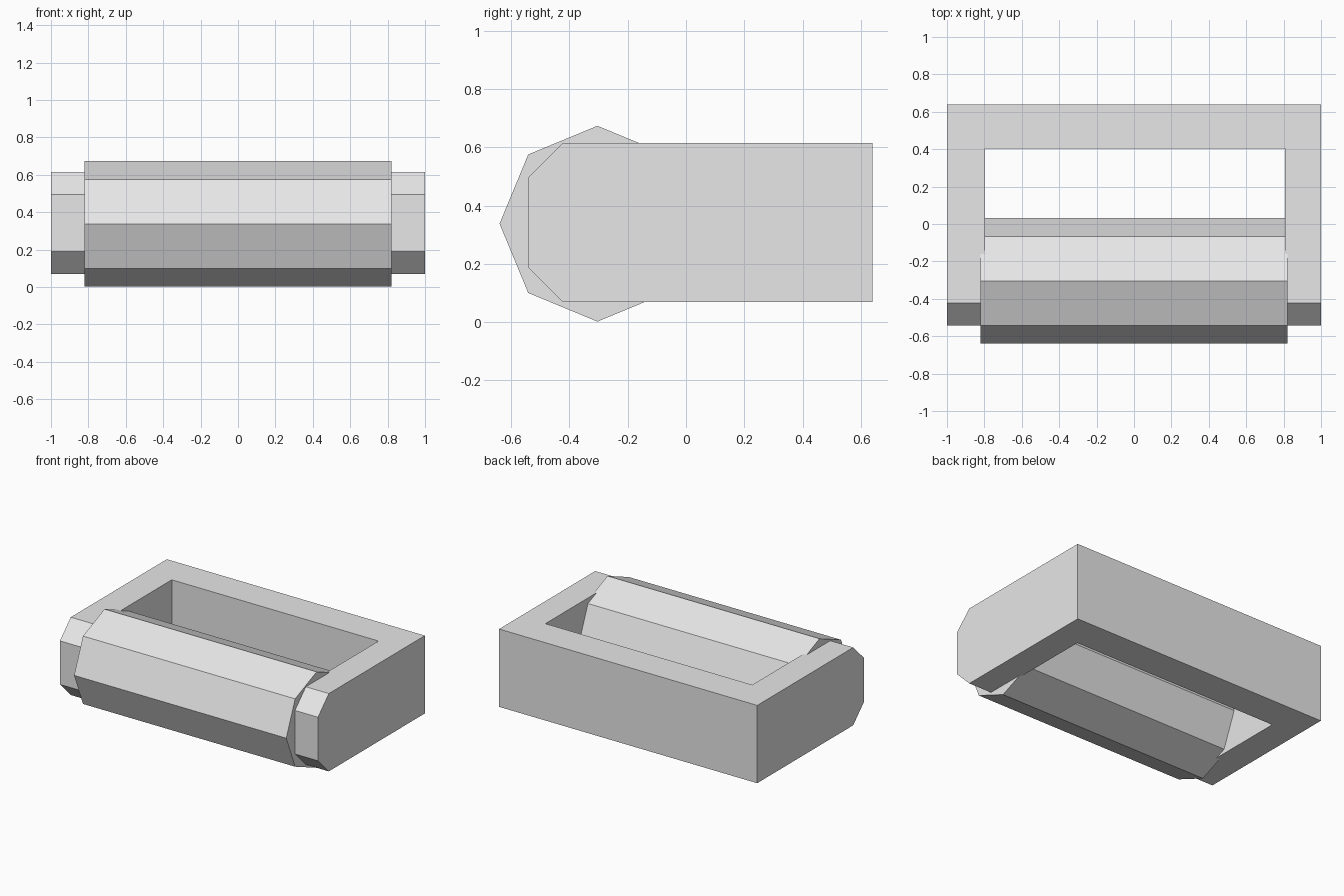
import bpy
import bmesh
from math import cos, sin, pi

cube = bpy.data.objects.get("Cube")
if cube:
    bpy.data.objects.remove(cube, do_unlink=True)

# Single plain grey for the whole model
grey = bpy.data.materials.new("light_grey")
grey.use_nodes = True
grey.diffuse_color = (0.8, 0.8, 0.8, 1)
grey.node_tree.nodes["Principled BSDF"].inputs["Base Color"].default_value = (0.8, 0.8, 0.8, 1)


def extrude_profile(name, profile, x0, x1):
    """Sweep a (y, z) outline along x into a closed solid."""
    bm = bmesh.new()
    face = bm.faces.new([bm.verts.new((x0, y, z)) for y, z in profile])
    new = bmesh.ops.extrude_face_region(bm, geom=[face])["geom"]
    verts = [v for v in new if isinstance(v, bmesh.types.BMVert)]
    bmesh.ops.translate(bm, verts=verts, vec=(x1 - x0, 0, 0))
    bmesh.ops.recalc_face_normals(bm, faces=bm.faces)
    mesh = bpy.data.meshes.new(name)
    bm.to_mesh(mesh)
    bm.free()
    mesh.materials.append(grey)
    obj = bpy.data.objects.new(name, mesh)
    bpy.context.collection.objects.link(obj)
    return obj


# U-shaped frame: block with chamfered front edges, opened in the middle
back, front, low, high, chamfer = 0.64, -0.543, 0.07, 0.615, 0.12
frame = extrude_profile("frame", [
    (back, low), (back, high), (front + chamfer, high), (front, high - chamfer),
    (front, low + chamfer), (front + chamfer, low)], -1, 1)
cutter = extrude_profile("opening_cutter", [(0.405, -0.2), (0.405, 1), (-0.9, 1), (-0.9, -0.2)],
                         -0.797, 0.806)
cutter.hide_render = True
cut = frame.modifiers.new("opening", "BOOLEAN")
cut.operation = "DIFFERENCE"
cut.solver = "EXACT"
cut.object = cutter
bpy.context.view_layer.objects.active = frame
bpy.ops.object.modifier_apply(modifier=cut.name)
bpy.data.objects.remove(cutter, do_unlink=True)

# Eight-sided roller held between the arms
radius, centre_y, centre_z = 0.336, -0.304, 0.338
octagon = [(centre_y + radius * cos(i * pi / 4), centre_z + radius * sin(i * pi / 4))
           for i in range(8)]
extrude_profile("roller", octagon, -0.822, 0.822)
